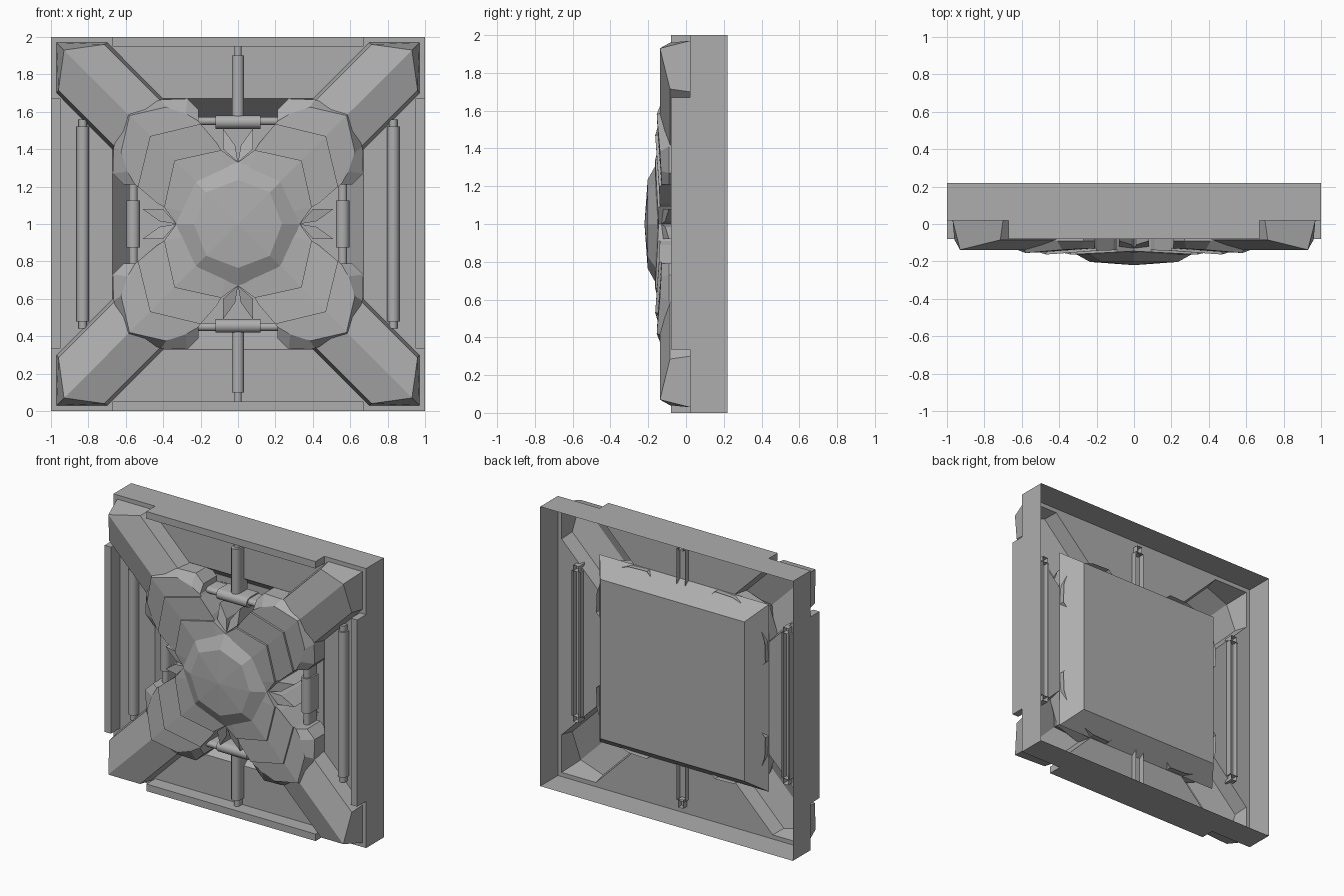
import bpy, bmesh, math
from mathutils import Vector

cube = bpy.data.objects.get("Cube")
if cube:
    bpy.data.objects.remove(cube, do_unlink=True)

grey = bpy.data.materials.new("plain grey")
grey.use_nodes = True
COLOUR = (0.42, 0.42, 0.42, 1)
grey.diffuse_color = COLOUR
grey.node_tree.nodes["Principled BSDF"].inputs["Base Color"].default_value = COLOUR


def finish(name, bm, front=True):
    """Weld, orient towards the front and link as an object."""
    bmesh.ops.remove_doubles(bm, verts=bm.verts, dist=0.0005)
    bmesh.ops.recalc_face_normals(bm, faces=bm.faces)
    bm.normal_update()
    if front and sum(f.normal.y * f.calc_area() for f in bm.faces) > 0:
        bmesh.ops.reverse_faces(bm, faces=bm.faces)
    mesh = bpy.data.meshes.new(name)
    bm.to_mesh(mesh)
    bm.free()
    mesh.materials.append(grey)
    obj = bpy.data.objects.new(name, mesh)
    bpy.context.collection.objects.link(obj)
    return obj


def eightfold(name, faces):
    """Repeat faces, given as (across, up, depth), over all eight octants."""
    bm = bmesh.new()
    for sx in (1, -1):
        for sz in (1, -1):
            for swap in (False, True):
                for face in faces:
                    vs = []
                    for a, b, y in face:
                        if swap:
                            a, b = b, a
                        vs.append(bm.verts.new((sx * a, y, 1 + sz * b)))
                    bm.faces.new(vs)
    return finish(name, bm)


def at(p, y):
    return (p[0], p[1], y)


def wall(top, bottom):
    """Quads joining two paths of equal length."""
    return [(top[i], top[i + 1], bottom[i + 1], bottom[i]) for i in range(len(top) - 1)]


def drop(path, y):
    return wall(path, [at(p, y) for p in path])


FLOOR, BACK, PIT = 0.02, 0.22, 0.155

# Hollow tray: front panel with openings under the arms, and outer side walls
corner, tip, foot, heel = (1, 1), (.97, .97), (.70, .97), (.40, .67)
panel = [(0, .67), (0, 1), (.70, 1), foot, heel]
edge = [(.70, 1), corner, tip, foot]
eightfold("tray", [[at(p, FLOOR) for p in panel], [at(p, FLOOR) for p in edge]]
          + drop([(0, 1, FLOOR), (.70, 1, FLOOR), (1, 1, FLOOR)], BACK))

# Tapered pit in the middle
eightfold("centre_pit", [
    [(0, .67, FLOOR), (.40, .67, FLOOR), (.67, .67, FLOOR), (.57, .57, PIT), (0, .57, PIT)],
    [(0, 0, PIT), (0, .57, PIT), (.57, .57, PIT)]])

# Diagonal ridged arms
ridge_out, ridge_in = (.93, .93, -.138), (.52, .52, -.138)
side_out, side_in = (.715, .96, -.085), (.39, .635, -.085)
eightfold("diagonal_arms", [
    [ridge_out, side_out, side_in, ridge_in],
    [at(tip, FLOOR), at(foot, FLOOR), side_out, ridge_out],
    [at(foot, FLOOR), at(heel, FLOOR), side_in, side_out]])

# Stacked star plates: inner, middle and outer outlines of one octant
inner = [(0, .33, -.145), (.09, .395, -.15), (.34, .34, -.163)]
middle = [(.11, .43, -.14), (.20, .535, -.143), (.47, .47, -.163)]
outer = [(.21, .55, -.13), (.28, .59, -.132), (.385, .625, -.138), (.58, .58, -.155)]
skirt = [(.21, .61, -.09), (.27, .67, -.09), (.41, .665, -.09), (.60, .60, -.09)]


def lower(path, d=.014):
    return [(x, z, y + d) for x, z, y in path]


inner_low, middle_low = lower(inner), lower(middle)

eightfold("inner_star", [[(0, 0, -.17), inner[0], inner[1]],
                         [(0, 0, -.17), inner[1], inner[2]]] + wall(inner, inner_low))
eightfold("middle_star",
          [[inner_low[1], middle[0], middle[1]],
           [inner_low[1], middle[1], middle[2], inner_low[2]]]
          + wall(middle, middle_low)
          + drop([inner_low[0], inner_low[1], middle[0], middle[1]], PIT - .01))
eightfold("outer_star",
          [[middle_low[1], outer[0], outer[1]],
           [middle_low[1], outer[1], outer[2]],
           [middle_low[1], outer[2], outer[3], middle_low[2]]]
          + wall(outer, skirt) + drop(skirt, .06)
          + drop([middle_low[1], outer[0]], .12)
          + [[outer[0], skirt[0], at(skirt[0], .06), at(outer[0], .06)]])

# Faceted dome
apex = (0, 0, -.22)
up_in, diag_in = (0, .235, -.203), (.17, .17, -.203)
up_out, diag_out = (0, .33, -.15), (.24, .24, -.155)
eightfold("dome", [[apex, up_in, diag_in], [up_in, up_out, diag_out, diag_in]])

# Pointed fins in the notches
fin = [(.08, .51, -.09), (.08, .40, -.12), (0, .33, -.13), (.015, .42, -.11)]
eightfold("notch_fins", [fin] + drop(fin + fin[:1], PIT - .01))


def box(name, x0, x1, y0, y1, z0, z1):
    bm = bmesh.new()
    bmesh.ops.create_cube(bm, size=1)
    for v in bm.verts:
        v.co = ((x0 + x1) / 2 + v.co.x * (x1 - x0),
                (y0 + y1) / 2 + v.co.y * (y1 - y0),
                (z0 + z1) / 2 + v.co.z * (z1 - z0))
    finish(name, bm, front=False)


def pipe(name, upright, offset, a, b, r, y=0.0):
    """Half-round pipe with straight sides reaching back; runs from a to b."""
    section = [(-r, .06)]
    section += [(-r * math.cos(math.pi * i / 6), y - r * math.sin(math.pi * i / 6)) for i in range(7)]
    section += [(r, .06)]
    bm = bmesh.new()
    rings = []
    for t in (a, b):
        rings.append([bm.verts.new((offset + s, d, 1 + t) if upright else (t, d, 1 + offset + s))
                      for s, d in section])
    for i in range(len(section) - 1):
        bm.faces.new((rings[0][i], rings[0][i + 1], rings[1][i + 1], rings[1][i]))
    for ring in rings:
        bm.faces.new(ring)
    obj = finish(name, bm)
    bpy.context.view_layer.objects.active = obj
    obj.select_set(True)
    bpy.ops.object.shade_smooth_by_angle(angle=math.radians(40))
    obj.select_set(False)


for s, vert, side in ((1, "top", "left"), (-1, "bottom", "right")):
    # Raised rim bars
    z = sorted((1 + s * .95, 1 + s))
    x = sorted((s * .95, s))
    box(vert + "_rim_bar", -.67, .67, -.08, FLOOR, *z)
    box(side + "_rim_bar", *x, -.08, FLOOR, .335, 1.67)

    # Upright rod meeting a cross pipe
    pipe(vert + "_rod", True, 0, s * .57, s * .90, .033, -.02)
    pipe(vert + "_rod_end", True, 0, s * .89, s * .95, .02, -.01)
    pipe(vert + "_cross_pipe", False, s * .545, -.12, .12, .036, -.04)
    pipe(vert + "_cross_pipe_core", False, s * .55, -.21, .21, .022, -.04)

    # Short and long pipes at the sides
    pipe(side + "_short_pipe", True, s * .56, -.125, .125, .036, -.02)
    pipe(side + "_short_pipe_core", True, s * .56, -.21, .21, .024, -.02)
    pipe(side + "_long_pipe", True, s * .83, -.52, .52, .033)
    pipe(side + "_long_pipe_core", True, s * .83, -.56, .56, .022)
